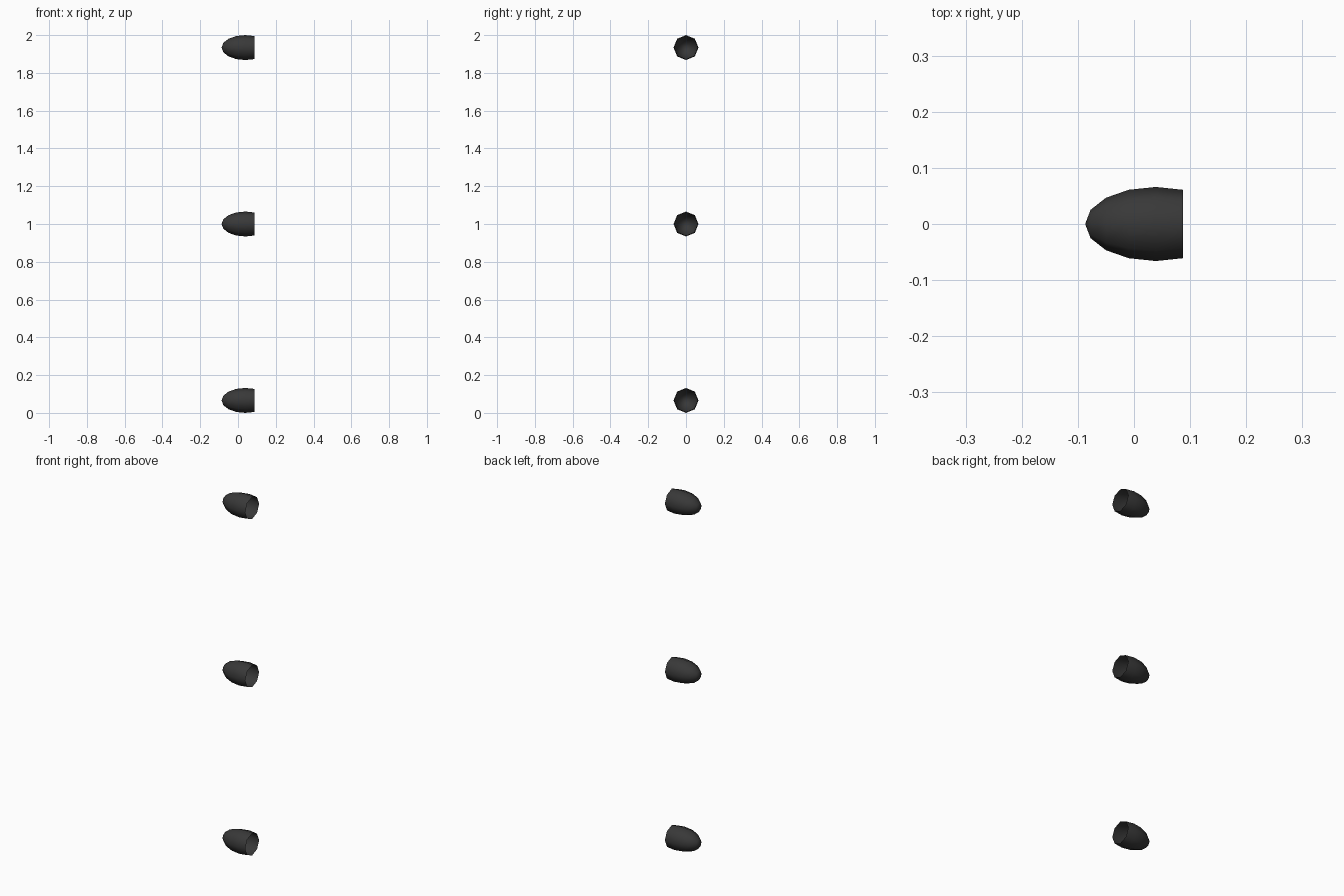
import bpy, bmesh, math
from mathutils import Matrix

if "Cube" in bpy.data.objects:
    bpy.data.objects.remove(bpy.data.objects["Cube"])

R = 0.066        # shell radius
A = 0.1258       # stretched half length along x
CX = 0.0388      # x of the widest ring


def bullet_shell(name, z):
    # Low-poly sphere, pole along x, stretched, with the +x cap removed
    bm = bmesh.new()
    bmesh.ops.create_uvsphere(bm, u_segments=8, v_segments=8, radius=1)
    cut = math.sin(math.radians(22.5)) + 0.05
    bmesh.ops.delete(bm, geom=[v for v in bm.verts if v.co.z > cut], context='VERTS')
    bm.transform(Matrix.Rotation(math.pi / 2, 4, 'Y'))
    bm.transform(Matrix.Diagonal((A, R, R, 1)))
    for f in bm.faces:
        f.smooth = True
    me = bpy.data.meshes.new(name)
    bm.to_mesh(me)
    bm.free()
    ob = bpy.data.objects.new(name, me)
    ob.location = (CX, 0, z)
    bpy.context.collection.objects.link(ob)
    mat = bpy.data.materials.get("dark_grey") or bpy.data.materials.new("dark_grey")
    mat.diffuse_color = (0.04, 0.04, 0.04, 1)
    mat.use_nodes = True
    mat.node_tree.nodes["Principled BSDF"].inputs["Base Color"].default_value = mat.diffuse_color
    me.materials.append(mat)


# Three identical open shells stacked vertically
for name, z in (("lower_shell", R), ("middle_shell", 1.0), ("upper_shell", 2 - R)):
    bullet_shell(name, z)
